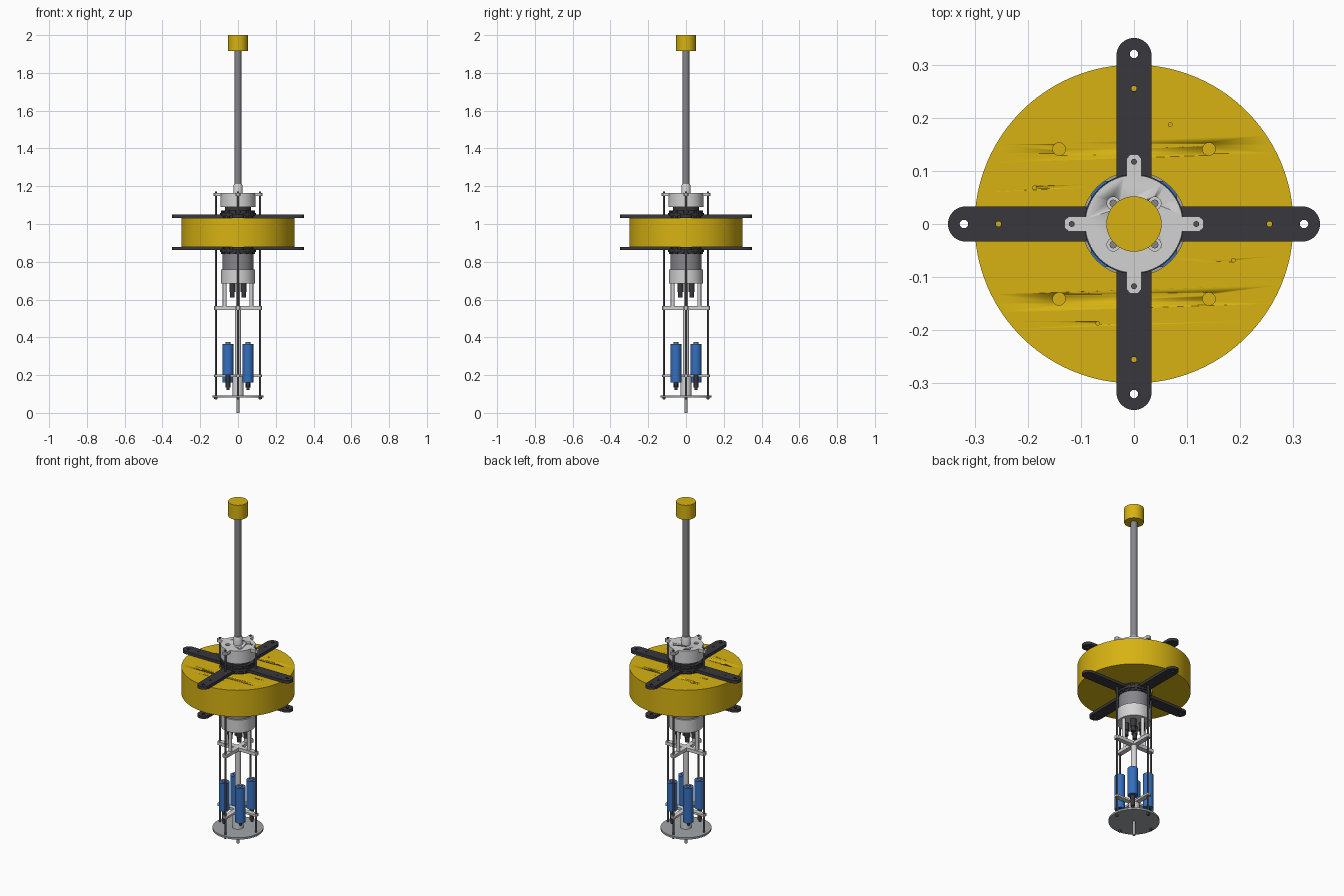
import bpy, bmesh, math

if "Cube" in bpy.data.objects:
    bpy.data.objects.remove(bpy.data.objects["Cube"], do_unlink=True)


def material(name, r, g, b):
    m = bpy.data.materials.new(name)
    m.use_nodes = True
    m.diffuse_color = (r, g, b, 1)
    m.node_tree.nodes["Principled BSDF"].inputs["Base Color"].default_value = (r, g, b, 1)
    return m


YELLOW = material("float yellow", 0.68, 0.45, 0.006)
DARK = material("dark plastic", 0.04, 0.038, 0.046)
LIGHT = material("light grey", 0.65, 0.65, 0.65)
STEEL = material("mast grey", 0.24, 0.24, 0.26)
PALE = material("plate grey", 0.36, 0.38, 0.40)
ROD = material("rod grey", 0.09, 0.09, 0.10)
BLUE = material("battery blue", 0.035, 0.16, 0.52)


def finish(obj, mat):
    obj.data.materials.clear()
    obj.data.materials.append(mat)
    bpy.ops.object.select_all(action='DESELECT')
    obj.select_set(True)
    bpy.context.view_layer.objects.active = obj
    bpy.ops.object.shade_smooth_by_angle(angle=math.radians(35))
    return obj


def turned(name, profile, mat, x=0, y=0, n=32):
    """Solid of revolution from (radius, height) pairs, bottom to top."""
    bm = bmesh.new()
    rings = []
    for r, z in profile:
        rings.append([bm.verts.new((x + r * math.cos(2 * math.pi * i / n),
                                    y + r * math.sin(2 * math.pi * i / n), z)) for i in range(n)])
    for a, b in zip(rings, rings[1:]):
        for i in range(n):
            j = (i + 1) % n
            bm.faces.new((a[i], a[j], b[j], b[i]))
    bm.faces.new(rings[0][::-1])
    bm.faces.new(rings[-1])
    me = bpy.data.meshes.new(name)
    bm.to_mesh(me)
    bm.free()
    obj = bpy.data.objects.new(name, me)
    bpy.context.collection.objects.link(obj)
    return finish(obj, mat)


def cyl(name, r, z0, z1, mat, x=0, y=0, n=24):
    return turned(name, [(r, z0), (r, z1)], mat, x, y, n)


def circle(r, x=0, y=0, n=24):
    return [(x + r * math.cos(2 * math.pi * i / n), y + r * math.sin(2 * math.pi * i / n))
            for i in range(n)]


def plate(name, loops, z0, z1, mat, angle=0):
    """Flat plate from an outline and hole loops."""
    cu = bpy.data.curves.new(name, 'CURVE')
    cu.dimensions = '2D'
    cu.fill_mode = 'BOTH'
    cu.extrude = (z1 - z0) / 2
    for loop in loops:
        s = cu.splines.new('POLY')
        s.points.add(len(loop) - 1)
        for p, (px, py) in zip(s.points, loop):
            p.co = (px, py, 0, 1)
        s.use_cyclic_u = True
    tmp = bpy.data.objects.new(name + "_curve", cu)
    bpy.context.collection.objects.link(tmp)
    bpy.context.view_layer.update()
    me = bpy.data.meshes.new_from_object(tmp.evaluated_get(bpy.context.evaluated_depsgraph_get()))
    bpy.data.objects.remove(tmp, do_unlink=True)
    bm = bmesh.new()
    bm.from_mesh(me)
    bmesh.ops.remove_doubles(bm, verts=bm.verts, dist=1e-5)
    bmesh.ops.recalc_face_normals(bm, faces=bm.faces)
    bm.to_mesh(me)
    bm.free()
    obj = bpy.data.objects.new(name, me)
    bpy.context.collection.objects.link(obj)
    obj.location.z = (z0 + z1) / 2
    obj.rotation_euler.z = angle
    return finish(obj, mat)


def cut(obj, cutters):
    """Subtract the cutters and remove them."""
    for c in cutters:
        mod = obj.modifiers.new("hole", 'BOOLEAN')
        mod.operation = 'DIFFERENCE'
        mod.solver = 'EXACT'
        mod.object = c
    bpy.context.view_layer.update()
    me = bpy.data.meshes.new_from_object(obj.evaluated_get(bpy.context.evaluated_depsgraph_get()))
    obj.modifiers.clear()
    obj.data = me
    for c in cutters:
        bpy.data.objects.remove(c, do_unlink=True)


QUARTERS = [k * math.pi / 2 for k in range(4)]
DIAGONALS = [(sx, sy) for sx in (-1, 1) for sy in (-1, 1)]

# Float ring with blind bolt and pin holes
ring = plate("float", [circle(0.3, n=96), circle(0.098, n=64)], 0.877, 1.033, YELLOW)
holes = [cyl("cutter", 0.012, 1.0, 1.1, YELLOW, 0.141 * sx, 0.141 * sy) for sx, sy in DIAGONALS]
holes += [cyl("cutter", 0.0035, 1.0, 1.1, YELLOW, 0.199 * math.cos(a + 1.222),
              0.199 * math.sin(a + 1.222), 12) for a in QUARTERS]
cut(ring, holes)

# Clamping arms above and below the float
W = 0.033
arm = [(0.075, W)] + [(0.317 + W * math.cos(t), W * math.sin(t))
                      for t in [math.pi / 2 - math.pi * i / 20 for i in range(21)]] + [(0.075, -W)]
arm_loops = [arm, circle(0.008, 0.32), circle(0.005, 0.255, n=16)]
for i, a in enumerate(QUARTERS):
    plate(f"upper_arm_{i}", arm_loops, 1.033, 1.05, DARK, a)
    plate(f"lower_arm_{i}", arm_loops, 0.862, 0.877, DARK, a)

# Dark core with ribbed collars
cyl("core", 0.07, 0.835, 1.095, DARK, n=48)
for name, z0, z1 in (("upper_collar", 1.03, 1.072), ("lower_collar", 0.84, 0.88)):
    cyl(name, 0.086, z0, z1, DARK, n=48)
    cyl(name + "_flange", 0.094, (z0 + z1) / 2 - 0.008, (z0 + z1) / 2 + 0.008, DARK, n=48)
    for k in range(16):
        plate(f"{name}_rib_{k}", [[(0.08, -0.005), (0.092, -0.005), (0.092, 0.005), (0.08, 0.005)]],
              z0, z1, DARK, (k + 0.5) * math.pi / 8)

# Upper housing with connector holes and rod tabs
top = cyl("upper_housing", 0.092, 1.09, 1.165, LIGHT, n=64)
cut(top, [cyl("cutter", 0.012, 1.145, 1.2, LIGHT, 0.039 * sx, 0.039 * sy) for sx, sy in DIAGONALS])
for sx, sy in DIAGONALS:
    cyl("connector_plug", 0.007, 1.14, 1.16, STEEL, 0.039 * sx, 0.039 * sy, 16)
tab = [(0.085, -0.014), (0.123, -0.014), (0.131, -0.007), (0.131, 0.007), (0.123, 0.014), (0.085, 0.014)]
for i, a in enumerate(QUARTERS):
    plate(f"rod_tab_{i}", [tab], 1.147, 1.165, LIGHT, a)

# Mast and its cap
turned("mast_socket", [(0.025, 1.16), (0.025, 1.2), (0.02, 1.212)], LIGHT)
cyl("mast", 0.018, 1.2, 1.92, STEEL)
cyl("mast_cap", 0.052, 1.915, 2.0, YELLOW, n=48)

# Lower housing
cyl("lower_tube", 0.082, 0.755, 0.845, STEEL, n=64)
cyl("lower_housing", 0.09, 0.685, 0.76, LIGHT, n=64)
for sx, sy in DIAGONALS:
    turned("cable_connector", [(0.012, 0.612), (0.012, 0.64), (0.016, 0.64), (0.016, 0.69)],
           DARK, 0.03 * sx, 0.03 * sy, 16)

# Cross-shaped spacers, carried on the long rods
def cross(name, reach, half, z0, z1):
    pts = []
    for a in QUARTERS:
        for px, py in ((half, -half), (reach - 0.006, -half), (reach, -half / 2),
                       (reach, half / 2), (reach - 0.006, half)):
            pts.append((px * math.cos(a) - py * math.sin(a), px * math.sin(a) + py * math.cos(a)))
    plate(name, [pts], z0, z1, LIGHT)


cross("middle_cross", 0.128, 0.014, 0.546, 0.565)
cross("lower_cross", 0.128, 0.014, 0.19, 0.202)

# Long rods with end nuts, and short posts under the housing
for a in QUARTERS:
    c, s = math.cos(a), math.sin(a)
    cyl("long_rod", 0.0055, 0.07, 1.172, ROD, 0.117 * c, 0.117 * s, 16)
    cyl("rod_nut", 0.009, 0.074, 0.083, ROD, 0.117 * c, 0.117 * s, 6)
    cyl("support_post", 0.01, 0.56, 0.69, LIGHT, 0.071 * c, 0.071 * s, 16)

# Centre tube, base plate and probe
cyl("centre_tube", 0.017, 0.2, 0.56, LIGHT)
cyl("base_sleeve", 0.03, 0.09, 0.195, LIGHT)
cyl("base_plate", 0.135, 0.082, 0.093, PALE, n=64)
cyl("probe", 0.008, 0.0, 0.085, PALE, n=16)

# Batteries: one diagonal pair hangs lower than the other
for sx, sy in DIAGONALS:
    x, y = 0.053 * sx, 0.053 * sy
    low, tip = (0.2, 0.12) if sx == sy else (0.16, 0.138)
    cyl("battery", 0.028, low, 0.365, BLUE, x, y, 32)
    cyl("battery_cap", 0.012, 0.36, 0.375, STEEL, x, y, 16)
    turned("battery_plug", [(0.008, tip), (0.008, tip + 0.015), (0.012, tip + 0.015), (0.012, low + 0.005)],
           DARK, x, y, 16)
